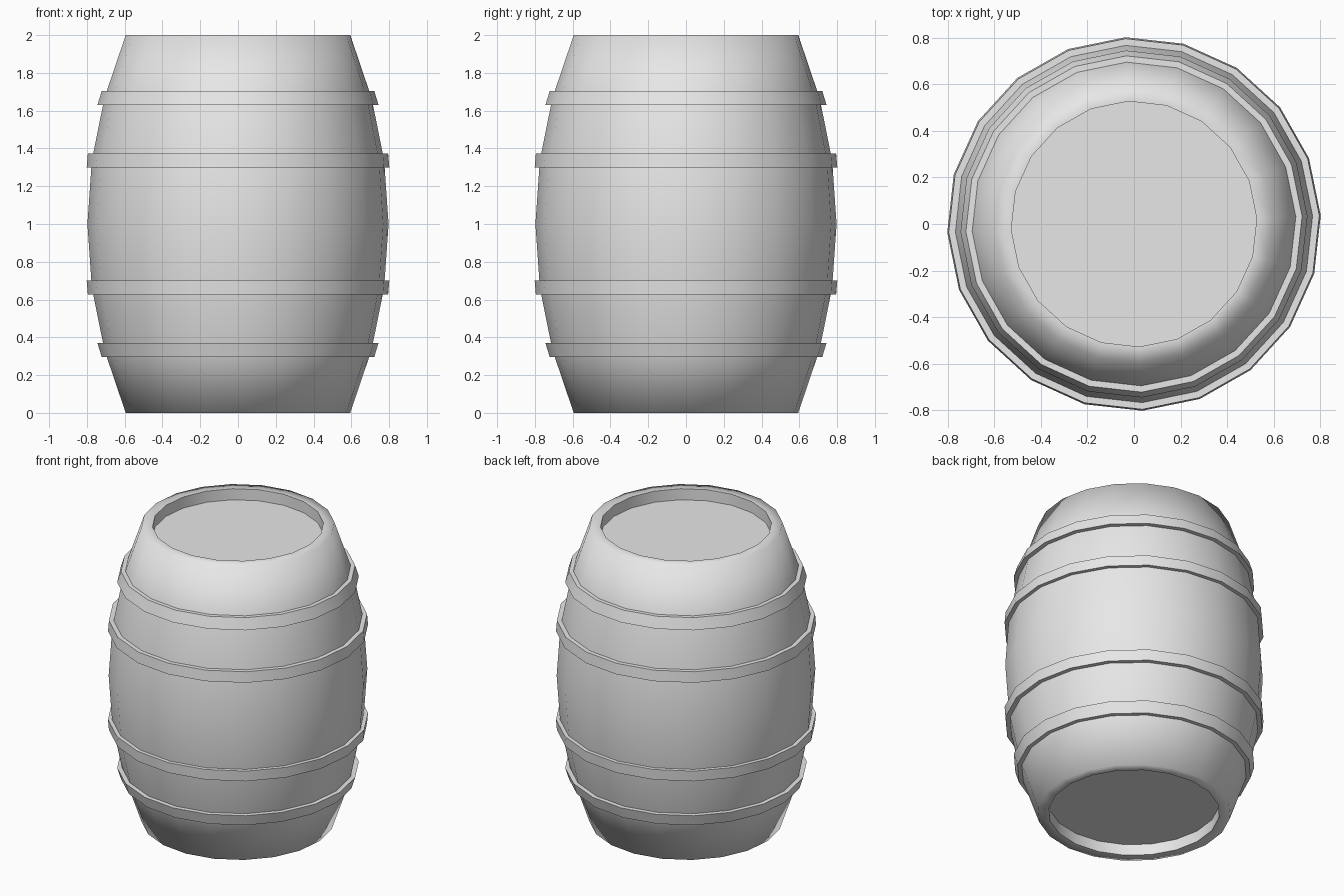
import bpy, bmesh
from math import cos, sin, tau, radians

cube = bpy.data.objects.get("Cube")
if cube:
    bpy.data.objects.remove(cube)

SIDES = 20
TWIST = radians(2.6)

grey = bpy.data.materials.new("plain grey")
grey.use_nodes = True
colour = (0.8, 0.8, 0.8, 1)
grey.diffuse_color = colour
grey.node_tree.nodes["Principled BSDF"].inputs["Base Color"].default_value = colour


def lathe(name, profile, smooth_angle, closed=False):
    """Spin (radius, z) points about z; an open profile is capped at both ends."""
    bm = bmesh.new()
    rings = []
    for r, z in profile:
        angles = [TWIST + tau * i / SIDES for i in range(SIDES)]
        rings.append([bm.verts.new((r * cos(a), r * sin(a), z)) for a in angles])
    pairs = list(zip(rings, rings[1:]))
    if closed:
        pairs.append((rings[-1], rings[0]))
    else:
        bm.faces.new(rings[0])
        bm.faces.new(rings[-1])
    for low, high in pairs:
        for i in range(SIDES):
            j = (i + 1) % SIDES
            bm.faces.new((low[i], low[j], high[j], high[i]))
    bmesh.ops.recalc_face_normals(bm, faces=bm.faces)
    mesh = bpy.data.meshes.new(name)
    bm.to_mesh(mesh)
    bm.free()
    mesh.materials.append(grey)
    obj = bpy.data.objects.new(name, mesh)
    bpy.context.collection.objects.link(obj)
    bpy.ops.object.select_all(action="DESELECT")
    obj.select_set(True)
    bpy.context.view_layer.objects.active = obj
    bpy.ops.object.shade_smooth_by_angle(angle=radians(smooth_angle))
    return obj


# Barrel body: bulging staves, flat rims and recessed lids at both ends
upper = [(0.775, 1.333), (0.708, 1.667), (0.595, 2.0), (0.527, 2.0), (0.527, 1.925)]
lower = [(r, 2 - z) for r, z in reversed(upper)]
lathe("barrel_body", lower + [(0.798, 1.0)] + upper, 80)

# Four hoops, mirrored about the middle
hoops = {
    "outer_hoop": [(0.67, 1.63), (0.745, 1.63), (0.722, 1.705), (0.67, 1.705)],
    "inner_hoop": [(0.74, 1.30), (0.802, 1.30), (0.796, 1.372), (0.74, 1.372)],
}
for name, section in hoops.items():
    lathe("upper_" + name, section, 40, closed=True)
    lathe("lower_" + name, [(r, 2 - z) for r, z in section], 40, closed=True)
